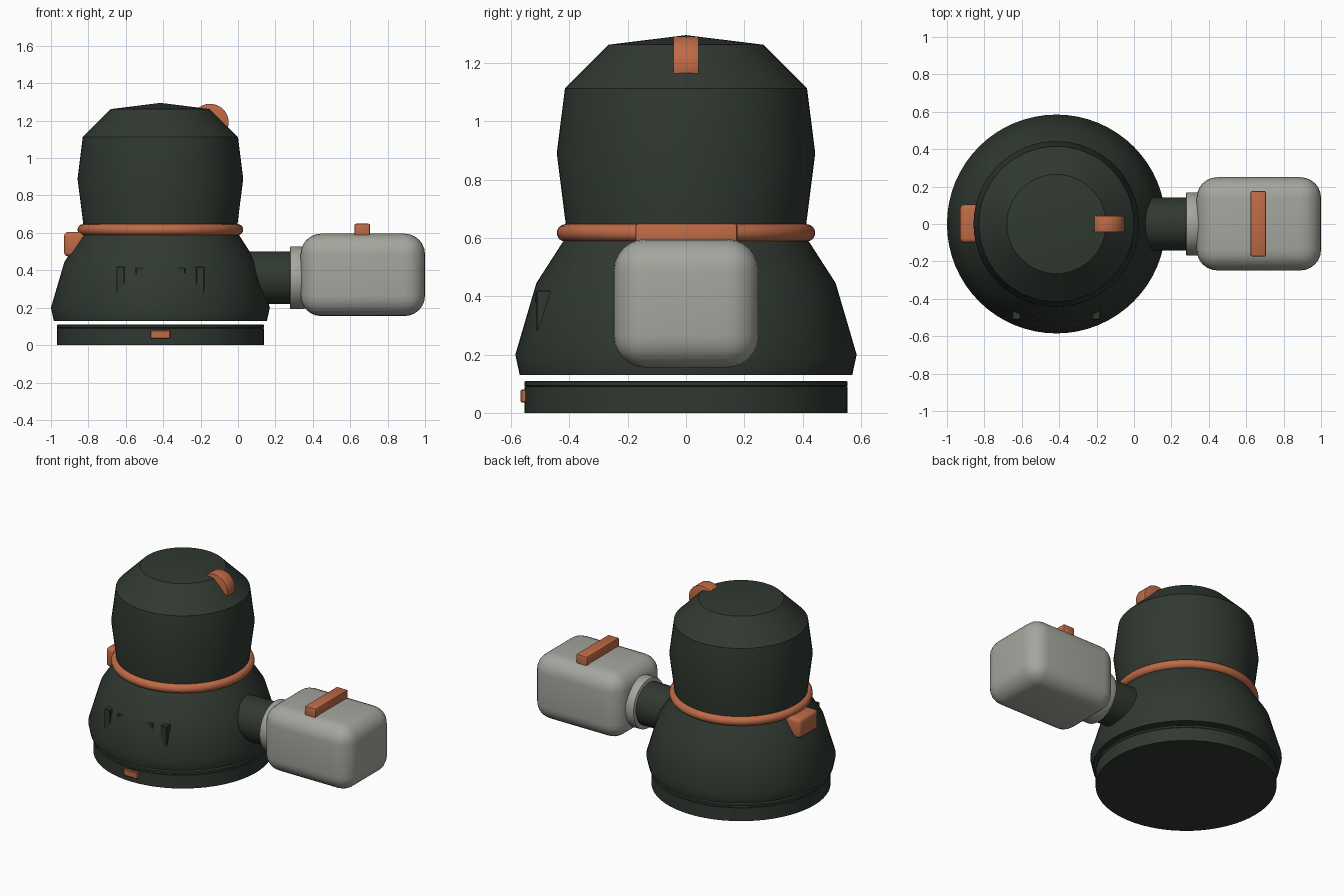
import bpy, math

if "Cube" in bpy.data.objects:
    bpy.data.objects.remove(bpy.data.objects["Cube"])

CX = -0.415  # centre of the round body


def material(name, rgb):
    m = bpy.data.materials.new(name)
    m.diffuse_color = (*rgb, 1)
    m.use_nodes = True
    m.node_tree.nodes["Principled BSDF"].inputs["Base Color"].default_value = m.diffuse_color
    return m


GREEN = material("dark green", (0.030, 0.041, 0.031))
GREY = material("warm grey", (0.38, 0.38, 0.345))
ORANGE = material("burnt orange", (0.52, 0.145, 0.062))


def finish(ob, name, mat, bevel=0, segments=3):
    ob.name = name
    ob.data.materials.clear()
    ob.data.materials.append(mat)
    bpy.ops.object.select_all(action='DESELECT')
    ob.select_set(True)
    bpy.context.view_layer.objects.active = ob
    bpy.ops.object.transform_apply(location=False, rotation=True, scale=True)
    if bevel:
        mod = ob.modifiers.new("Bevel", 'BEVEL')
        mod.width, mod.segments = bevel, segments
        mod.limit_method = 'ANGLE'
        bpy.ops.object.modifier_apply(modifier=mod.name)
    bpy.ops.object.shade_smooth_by_angle(angle=math.radians(30))
    return ob


def lathe(name, profile, mat, n=64):
    """Spin (radius, z) points into a closed solid; radius 0 makes a pole."""
    verts, rings, faces = [], [], []
    for r, z in profile:
        count = n if r else 1
        rings.append([len(verts) + i for i in range(count)])
        verts += [(r * math.cos(math.tau * i / n), r * math.sin(math.tau * i / n), z)
                  for i in range(count)]
    for a, b in zip(rings, rings[1:]):
        for i in range(n):
            j = (i + 1) % n
            if len(b) == 1:
                faces.append((a[i], a[j], b[0]))
            else:
                faces.append((a[i], a[j], b[j], b[i]))
    faces.append(rings[0][::-1])
    if len(rings[-1]) > 1:
        faces.append(rings[-1])
    me = bpy.data.meshes.new(name)
    me.from_pydata(verts, [], faces)
    ob = bpy.data.objects.new(name, me)
    bpy.context.collection.objects.link(ob)
    ob.location.x = CX
    return finish(ob, name, mat)


def box(name, lo, hi, mat, bevel=0, segments=3):
    bpy.ops.mesh.primitive_cube_add(size=1, location=[(a + b) / 2 for a, b in zip(lo, hi)])
    ob = bpy.context.object
    ob.scale = [b - a for a, b in zip(lo, hi)]
    return finish(ob, name, mat, bevel, segments)


def cylinder(name, radius, depth, location, rotation, mat, bevel=0):
    bpy.ops.mesh.primitive_cylinder_add(vertices=48, radius=radius, depth=depth,
                                        location=location, rotation=rotation)
    return finish(bpy.context.object, name, mat, bevel, 2)


# Base disc with a thin rim, floating just under the body
lathe("base", [(0.553, 0), (0.553, 0.09), (0.546, 0.092)], GREEN)
lathe("base_rim", [(0.549, 0.09), (0.554, 0.094), (0.554, 0.106), (0.549, 0.11)], GREEN)
box("base_badge", (CX - 0.053, -0.567, 0.035), (CX + 0.053, -0.52, 0.08), ORANGE, 0.004, 1)

# Body and head
lathe("body", [(0.57, 0.13), (0.585, 0.2), (0.513, 0.445), (0.41, 0.605)], GREEN)
lathe("head", [(0.405, 0.59), (0.443, 0.89), (0.415, 1.112), (0.265, 1.262), (0, 1.295)], GREEN)

# Neck ring
bpy.ops.mesh.primitive_torus_add(major_radius=0.413, minor_radius=0.03, major_segments=64,
                                 minor_segments=16, location=(CX, 0, 0.617))
finish(bpy.context.object, "neck_ring", ORANGE)

# Clip on the neck and tab on the head
box("neck_clip", (-0.93, -0.1, 0.475), (-0.80, 0.103, 0.605), ORANGE, 0.022)
cylinder("head_tab", 0.1, 0.086, (-0.15, 0, 1.19), (math.pi / 2, 0, 0), ORANGE, 0.003)

# Pocket details, partly sunk into the front of the body
for side, s in (("left", -1), ("right", 1)):
    x = CX + s * 0.213
    box(side + "_pocket_bar", (x - 0.022, -0.513, 0.28), (x + 0.022, -0.44, 0.42), GREEN, 0.004, 1)
box("pocket_top_bar", (CX - 0.133, -0.516, 0.37), (CX + 0.133, -0.46, 0.415), GREEN, 0.004, 1)

# Arm, collar, rounded block and strap
side_on = (0, math.pi / 2, 0)
cylinder("arm", 0.141, 0.36, (0.12, 0, 0.36), side_on, GREEN)
cylinder("arm_collar", 0.168, 0.08, (0.318, 0, 0.36), side_on, GREY, 0.006)
box("arm_block", (0.335, -0.248, 0.155), (1.0, 0.25, 0.596), GREY, 0.11, 6)
box("block_strap", (0.623, -0.173, 0.57), (0.706, 0.176, 0.649), ORANGE, 0.008, 2)
